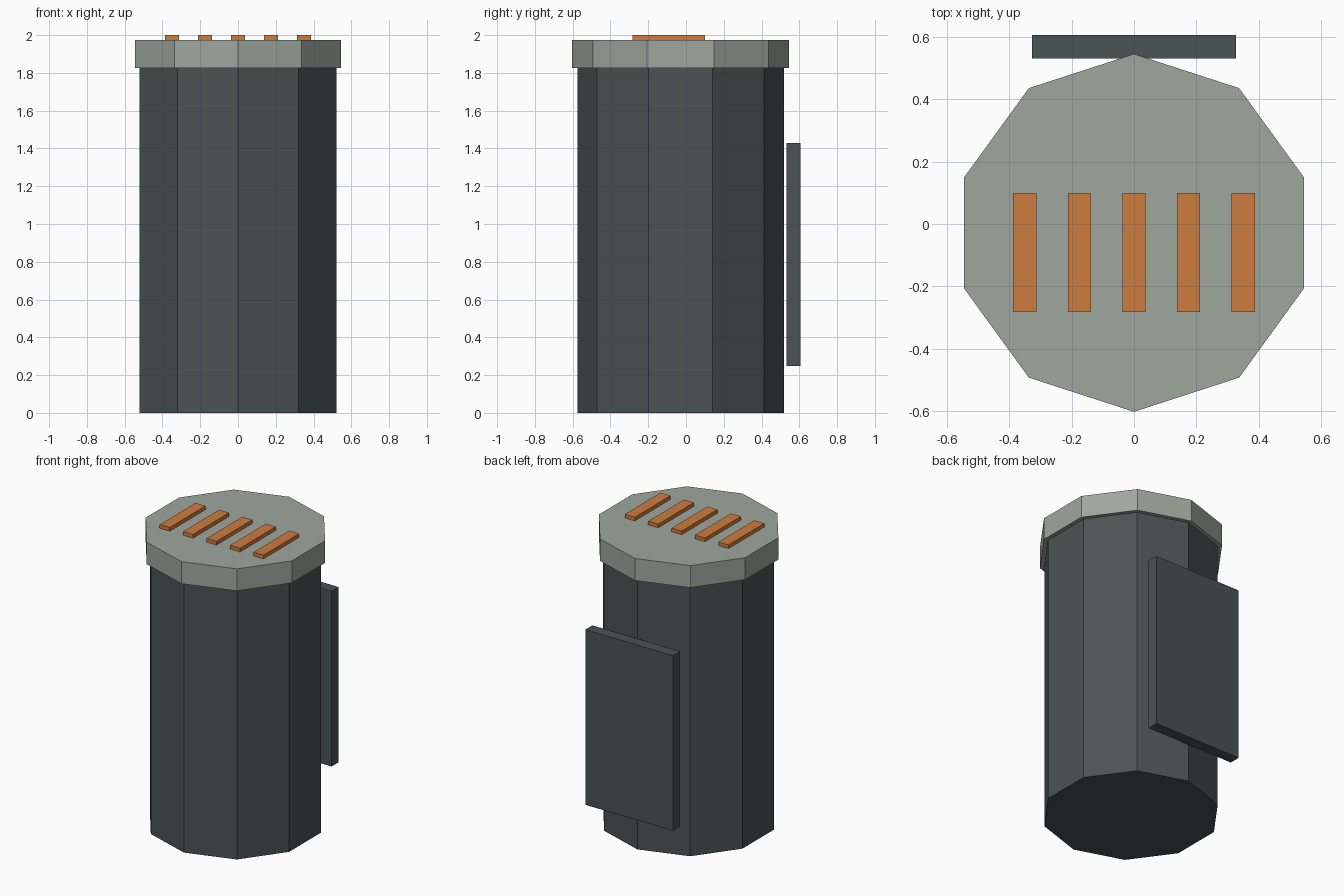
import bpy, math

if "Cube" in bpy.data.objects:
    bpy.data.objects.remove(bpy.data.objects["Cube"])


def material(name, rgb):
    # sRGB 0-255 to linear
    lin = [((c / 255 + 0.055) / 1.055) ** 2.4 for c in rgb]
    m = bpy.data.materials.new(name)
    m.diffuse_color = (*lin, 1)
    m.use_nodes = True
    m.node_tree.nodes["Principled BSDF"].inputs["Base Color"].default_value = m.diffuse_color
    return m


DARK = material("dark_slate", (74, 83, 83))
GREY = material("pale_grey", (158, 167, 158))
ORANGE = material("orange", (206, 124, 62))
CY = -0.0285  # drum axis


def finish(name, mat):
    ob = bpy.context.object
    ob.name = ob.data.name = name
    ob.data.materials.append(mat)
    return ob


def drum(name, radius, z0, z1, mat):
    # ten-sided cylinder with a corner towards the front and back
    bpy.ops.mesh.primitive_cylinder_add(vertices=10, radius=radius, depth=z1 - z0,
                                        location=(0, CY, (z0 + z1) / 2))
    return finish(name, mat)


def box(name, lo, hi, mat):
    bpy.ops.mesh.primitive_cube_add(size=1, location=[(a + b) / 2 for a, b in zip(lo, hi)])
    ob = finish(name, mat)
    ob.scale = [b - a for a, b in zip(lo, hi)]
    bpy.ops.object.transform_apply(location=False, rotation=False, scale=True)
    return ob


# Body and lid
drum("body", 0.547, 0, 1.826, DARK)
drum("lid", 0.574, 1.826, 1.975, GREY)

# Back panel, standing just clear of the body
box("back_panel", (-0.328, 0.531, 0.247), (0.328, 0.606, 1.43), DARK)

# Vent slats on the lid
for i in range(5):
    x = (i - 2) * 0.175
    box(f"vent_slat_{i + 1}", (x - 0.0375, -0.282, 1.97), (x + 0.0375, 0.1, 2.0), ORANGE)
